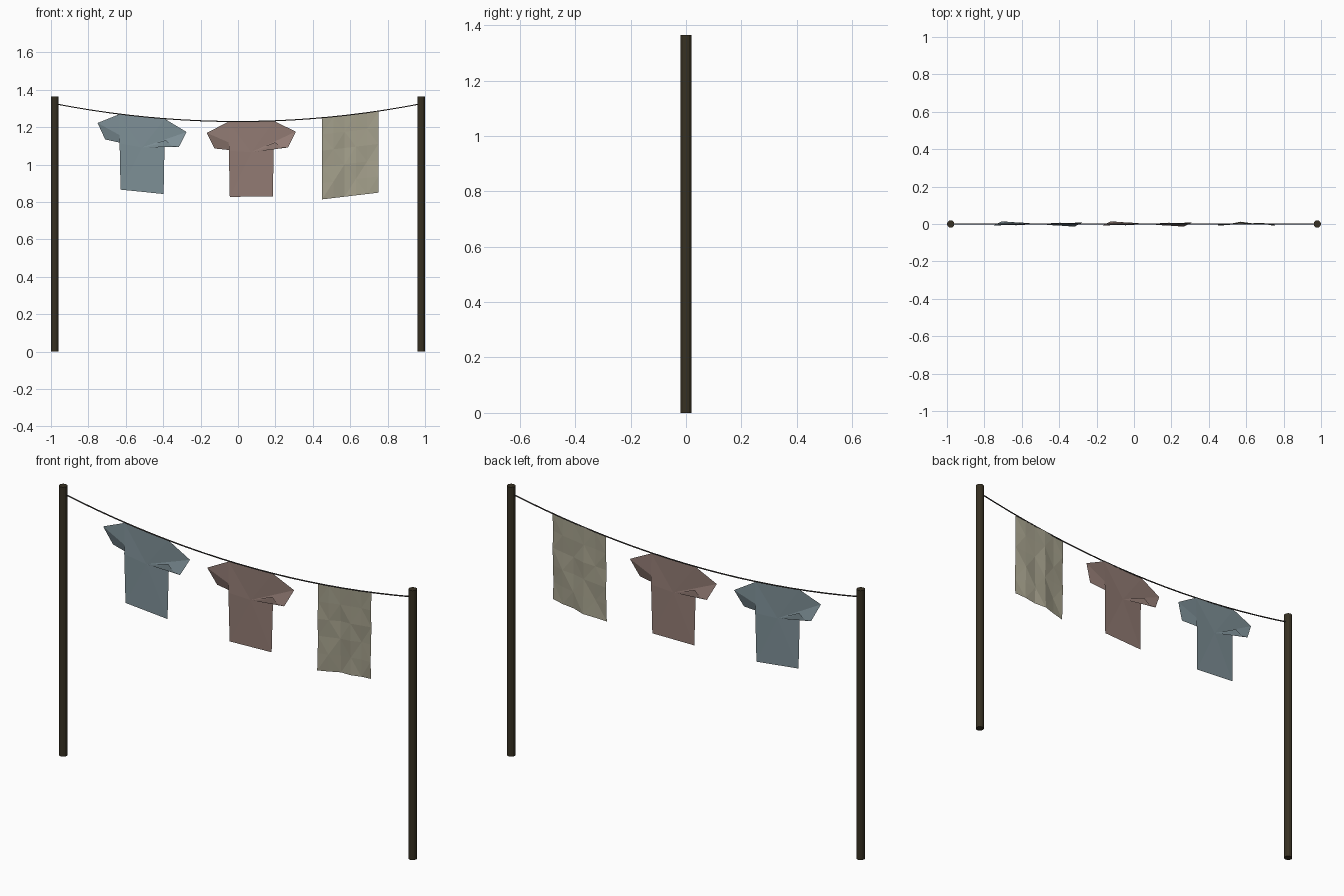
import bpy, bmesh, math

if "Cube" in bpy.data.objects:
    bpy.data.objects.remove(bpy.data.objects["Cube"])

ROPE_LOW, ROPE_RISE, HALF = 1.23, 0.095, 0.98


def material(name, color):
    m = bpy.data.materials.new(name)
    m.diffuse_color = (*color, 1)
    m.use_nodes = True
    m.node_tree.nodes["Principled BSDF"].inputs["Base Color"].default_value = m.diffuse_color
    return m


wood = material("dark wood", (0.038, 0.030, 0.016))
cord = material("dark cord", (0.045, 0.040, 0.037))
blue = material("faded blue cloth", (0.21, 0.28, 0.31))
pink = material("dusty pink cloth", (0.29, 0.20, 0.175))
cream = material("cream cloth", (0.37, 0.35, 0.26))


def rope_z(x):
    return ROPE_LOW + ROPE_RISE * (x / HALF) ** 2


def mesh_object(name, verts, faces, mat):
    me = bpy.data.meshes.new(name)
    me.from_pydata(verts, [], faces)
    me.materials.append(mat)
    ob = bpy.data.objects.new(name, me)
    bpy.context.collection.objects.link(ob)
    return ob


# Posts
for side, label in ((-1, "left_post"), (1, "right_post")):
    bpy.ops.mesh.primitive_cylinder_add(vertices=12, radius=0.02, depth=1.365,
                                        location=(side * HALF, 0, 0.6825))
    post = bpy.context.object
    post.name = label
    post.data.materials.append(wood)

# Sagging rope: a six-sided tube swept along a parabola
SEG, SIDES, R = 20, 6, 0.0032
verts, faces = [], []
for i in range(SEG + 1):
    x = -HALF + 2 * HALF * i / SEG
    for k in range(SIDES):
        a = 2 * math.pi * k / SIDES
        verts.append((x, R * math.cos(a), rope_z(x) + R * math.sin(a)))
for i in range(SEG):
    for k in range(SIDES):
        n = (k + 1) % SIDES
        faces.append((i * SIDES + k, i * SIDES + n,
                      (i + 1) * SIDES + n, (i + 1) * SIDES + k))
mesh_object("rope", verts, faces, cord)

# One half of a shirt: x from the middle, y, drop below the rope
HALF_SHIRT = [
    (0.122, 0.002, 0.0),      # 0 shoulder
    (0.238, 0.008, -0.058),   # 1 sleeve top corner
    (0.197, -0.013, -0.142),  # 2 sleeve bottom corner
    (0.163, -0.012, -0.143),  # 3 cuff
    (0.127, -0.009, -0.113),  # 4 fold peak
    (0.082, -0.007, -0.140),  # 5 fold end
    (0.120, 0.007, -0.155),   # 6 armpit
    (0.115, 0.004, -0.402),   # 7 hem corner
]


def shirt(name, cx, mat):
    slope = 2 * ROPE_RISE * cx / HALF ** 2

    def place(x, y, z):
        return (cx + x, y, rope_z(cx) + z + slope * x)

    # chest centre, then the half shirt and its half-turned copy
    verts = [place(0, 0, -0.165)]
    verts += [place(x, y, z) for x, y, z in HALF_SHIRT]
    verts += [place(-x, -y, z) for x, y, z in HALF_SHIRT]
    faces = [(0, 1, 9), (0, 16, 8)]
    for o in (1, 9):
        # folded sleeve fans out from the chest, body lies behind it
        faces += [(0, o + i + 1, o + i) for i in range(5)]
        faces += [(0, o + 7, o + 6), (0, o + 6, o + 0)]
    ob = mesh_object(name, verts, faces, mat)
    return ob


shirt("blue_shirt", -0.513, blue)
shirt("pink_shirt", 0.071, pink)

# Rippled towel hanging from the rope
COLS, ROWS = 5, 5
RIPPLE = [-0.006, -0.002, 0.010, 0.001, 0.003, -0.008]
verts, faces = [], []
for r in range(ROWS + 1):
    t = r / ROWS
    for c in range(COLS + 1):
        x = 0.45 + 0.30 * c / COLS
        y = RIPPLE[c] * (0.35 + 0.65 * t) + 0.003 * math.sin(2.3 * r + 1.7 * c) * min(1, 3 * t)
        top = rope_z(0.6) + 0.119 * (x - 0.6)
        verts.append((x, y, top - 0.434 * t))
n = COLS + 1
for r in range(ROWS):
    for c in range(COLS):
        a = r * n + c
        b, d, e = a + 1, a + n, a + n + 1
        faces += [(a, d, e), (a, e, b)] if (r + c) % 2 else [(a, d, b), (b, d, e)]
mesh_object("towel", verts, faces, cream)
